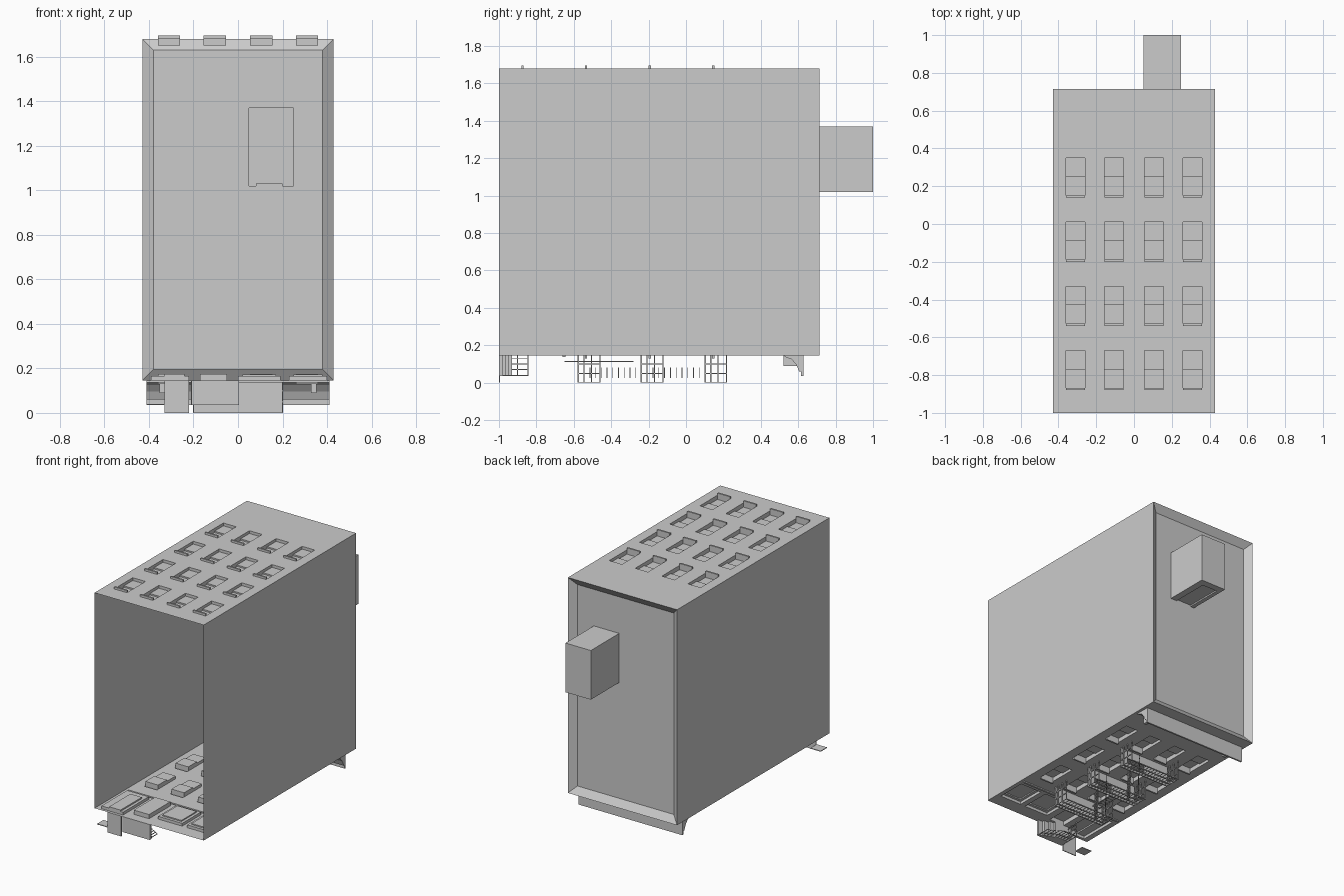
import bpy, bmesh, math
from mathutils import Vector

if "Cube" in bpy.data.objects:
    bpy.data.objects.remove(bpy.data.objects["Cube"])


def finish(name, bm):
    bmesh.ops.remove_doubles(bm, verts=bm.verts, dist=1e-5)
    bmesh.ops.recalc_face_normals(bm, faces=bm.faces)
    me = bpy.data.meshes.new(name)
    bm.to_mesh(me)
    bm.free()
    ob = bpy.data.objects.new(name, me)
    bpy.context.collection.objects.link(ob)
    return ob


def quad(bm, pts):
    bm.faces.new([bm.verts.new(p) for p in pts])


def box(bm, x0, x1, y0, y1, z0, z1):
    vs = bmesh.ops.create_cube(bm, size=1)['verts']
    for v in vs:
        v.co = ((x0 + x1) / 2 + v.co.x * (x1 - x0),
                (y0 + y1) / 2 + v.co.y * (y1 - y0),
                (z0 + z1) / 2 + v.co.z * (z1 - z0))


def relief(name, u0, u1, v0, v1, regions, place):
    """Single-sheet wall; each region (u0,u1,v0,v1,depth) is sunk or raised."""
    us = sorted({round(u, 4) for r in regions for u in r[:2]} | {u0, u1})
    vs = sorted({round(v, 4) for r in regions for v in r[2:4]} | {v0, v1})
    n, m = len(us) - 1, len(vs) - 1

    def depth(i, j):
        u, v = (us[i] + us[i + 1]) / 2, (vs[j] + vs[j + 1]) / 2
        d = 0
        for r in regions:
            if r[0] < u < r[1] and r[2] < v < r[3]:
                d = r[4]
        return d
    D = [[depth(i, j) for j in range(m)] for i in range(n)]
    bm = bmesh.new()
    for i in range(n):
        for j in range(m):
            a, b, c, e, d = us[i], us[i + 1], vs[j], vs[j + 1], D[i][j]
            quad(bm, [place(a, c, d), place(b, c, d), place(b, e, d), place(a, e, d)])
            if i + 1 < n and D[i + 1][j] != d:
                k = D[i + 1][j]
                quad(bm, [place(b, c, d), place(b, e, d), place(b, e, k), place(b, c, k)])
            if j + 1 < m and D[i][j + 1] != d:
                k = D[i][j + 1]
                quad(bm, [place(a, e, d), place(b, e, d), place(b, e, k), place(a, e, k)])
    return finish(name, bm)


W, ZF, ZB, YT = 0.43, 0.145, 1.68, 0.715
COLS = (-0.31, -0.105, 0.105, 0.31)
ROWS = (-0.88, -0.54, -0.2, 0.14)


def window(x, y):
    return [(x - .05, x + .05, y, y + .012, -.015),
            (x - .05, x + .05, y + .012, y + .11, .03),
            (x - .05, x + .05, y + .11, y + .21, .02)]


# rear wall (top) and street wall (underside) with sash windows
rear = [r for y in ROWS for x in COLS for r in window(x, y)]
relief('rear_wall', -W, W, -1, YT, rear, lambda u, v, d: (u, v, ZB - d))
front = [r for y in ROWS[1:] for x in COLS for r in window(x, y)]
front += [(-.41, .41, -.66, -.645, -.008),      # string course
          (-.39, -.22, -.98, -.69, .02), (-.33, -.24, -.98, -.74, .03),
          (-.17, -.05, -.93, -.69, .03),        # entrance
          (.0, .19, -.9, -.69, .02), (.02, .17, -.88, -.71, .028),
          (.23, .4, -.9, -.69, .02), (.25, .38, -.88, -.71, .028)]
relief('street_wall', -W, W, -1, YT, front, lambda u, v, d: (u, v, ZF + d))

# party walls and sloping parapet
bm = bmesh.new()
for x in (-W, W):
    quad(bm, [(x, -1, ZF), (x, YT, ZF), (x, YT, ZB), (x, -1, ZB)])
finish('side_walls', bm)
YR, I = 0.68, 0.05
outer = [(-W, YT, ZF), (W, YT, ZF), (W, YT, ZB), (-W, YT, ZB)]
inner = [(-W + I, YR, ZF + I), (W - I, YR, ZF + I), (W - I, YR, ZB - I), (-W + I, YR, ZB - I)]
bm = bmesh.new()
for k in range(4):
    l = (k + 1) % 4
    quad(bm, [outer[k], outer[l], inner[l], inner[k]])
finish('parapet', bm)

# roof with stair bulkhead and its door recess
relief('roof_and_bulkhead', -W + I, W - I, ZF + I, ZB - I,
       [(.05, .25, 1.02, 1.37, -.32), (.08, .2, 1.02, 1.03, 0)],
       lambda u, v, d: (u, YR - d, v))
bm = bmesh.new()
box(bm, .08, .2, .95, 1, 1.02, 1.03)
finish('bulkhead_lintel', bm)

# cornice: stepped profile swept across the street wall
prof = [(.52, ZF), (.535, .135), (.565, .125), (.59, .095), (.605, .06),
        (.615, .06), (.615, .035), (.627, .035), (.627, ZF)]
bm = bmesh.new()
f = bm.faces.new([bm.verts.new((-.41, y, z)) for y, z in prof])
ext = bmesh.ops.extrude_face_region(bm, geom=[f])['geom']
bmesh.ops.translate(bm, vec=(.82, 0, 0), verts=[g for g in ext if isinstance(g, bmesh.types.BMVert)])
for x in (-.34, .34):
    box(bm, x - .012, x + .012, .52, .6, .09, ZF)
finish('cornice', bm)

# fire escape platforms and railings
T = .003
bm = bmesh.new()
for k, y in enumerate((-.575, -.238, .102)):
    if k == 0:
        box(bm, -.2, .2, y - .004, y + .004, 0, ZF)
    else:
        box(bm, -.2, 0, y - .004, y + .004, 0, ZF)
        box(bm, .14, .2, y - .004, y + .004, 0, ZF)
        box(bm, 0, .14, y - .004, y + .004, 0, .02)
        box(bm, 0, .14, y - .004, y + .004, .085, ZF)
    for h in (.03, .07, .115):
        box(bm, -.2, .2, y + h - T, y + h + T, 0, 2 * T)
        for x in (-.2, .2):
            box(bm, x - T, x + T, y + h - T, y + h + T, 0, ZF)
    for i in range(17):
        x = -.2 + i * .025
        box(bm, x - .0015, x + .0015, y, y + .115, .001, .005)
    for x in (-.2, .2):
        for z in (.05, .1):
            box(bm, x - T, x + T, y, y + .115, z - T, z + T)
finish('fire_escape_platforms', bm)

# fire escape stairs
bm = bmesh.new()
for y0, y1 in ((-.575, -.238), (-.238, .102)):
    xa, xb, N = -.15, .12, 11
    for i in range(1, N):
        t = i / N
        x, y = xa + (xb - xa) * t, y0 + (y1 - y0) * t
        box(bm, x - .014, x + .014, y - .002, y + .002, .025, .08)
    for z in (.022, .08):
        for off in (0, .1):
            s = .008 if off == 0 else .003
            p = [(xa, y0 + off - s), (xb, y1 + off - s), (xb, y1 + off + s), (xa, y0 + off + s)]
            quad(bm, [(a, b, z) for a, b in p])
finish('fire_escape_stairs', bm)

# drop ladder
bm = bmesh.new()
for x in (-.17, -.12):
    box(bm, x - T, x + T, -.65, -.28, .112, .117)
for i in range(14):
    y = -.64 + i * .027
    box(bm, -.17, -.12, y - .0015, y + .0015, .113, .116)
finish('drop_ladder', bm)

# entrance stoop: landing, steps down to the side, paving slab
bm = bmesh.new()
box(bm, -.21, -.1, -1, -.93, .035, ZF)
for i in range(3):
    box(bm, -.1 + i * .035, -.065 + i * .035, -1, -.947 - i * .017, .035, ZF)
box(bm, -.33, -.22, -1, -.994, 0, ZF)
box(bm, -.41, -.33, -1, -.93, .035, .04)
finish('stoop', bm)

# stoop railing
bm = bmesh.new()
for h in (.03, .085):
    box(bm, -.21, -.1, -.93 + h - T, -.93 + h + T, .036, .041)
    box(bm, -.212, -.207, -.93 + h - T, -.93 + h + T, .036, ZF)
    quad(bm, [(-.1, -.93 + h - T, .038), (0, -.99 + h - T, .038),
              (0, -.99 + h + T, .038), (-.1, -.93 + h + T, .038)])
for i in range(6):
    x = -.21 + i * .022
    box(bm, x - .002, x + .002, -.93, -.845, .037, .041)
for i in range(1, 5):
    x = -.1 + i * .024
    box(bm, x - .002, x + .002, -.94 - i * .013, -.845 - i * .014, .037, .041)
for z in (.07, .1, .128):
    box(bm, -.212, -.207, -.93, -.845, z - .002, z + .002)
finish('stoop_railing', bm)
